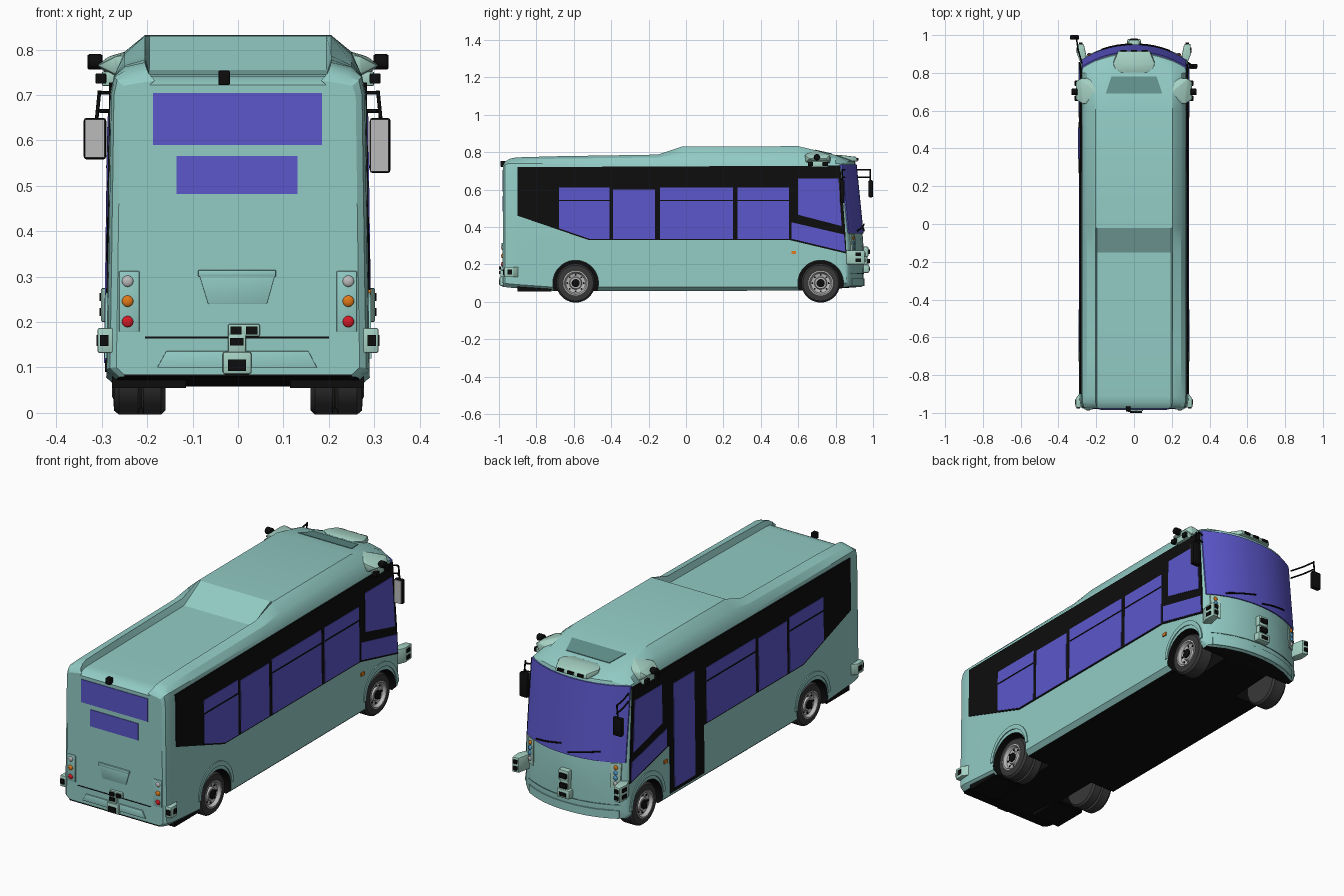
import bpy, bmesh, math
from mathutils import Vector

if "Cube" in bpy.data.objects:
    bpy.data.objects.remove(bpy.data.objects["Cube"])

def mat(name, r, g, b):
    m = bpy.data.materials.new(name)
    m.diffuse_color = (r, g, b, 1)
    m.use_nodes = True
    m.node_tree.nodes["Principled BSDF"].inputs["Base Color"].default_value = m.diffuse_color
    return m

TEAL = mat("teal_paint", .29, .60, .56)
POD = mat("pod_green", .38, .64, .55)
BLACK = mat("black", .004, .004, .004)
GLASS = mat("violet_glass", .105, .095, .60)
TYRE = mat("tyre_rubber", .04, .04, .04)
RIM = mat("rim_grey", .50, .50, .50)
RED, ORANGE = mat("red", .65, .01, .02), mat("orange", .75, .19, .01)
BLUE, SEAM = mat("blue", .08, .35, .7), mat("seam", .12, .28, .26)

def finish(name, bm, *mats, smooth=True):
    bmesh.ops.recalc_face_normals(bm, faces=bm.faces)
    me = bpy.data.meshes.new(name)
    bm.to_mesh(me)
    bm.free()
    ob = bpy.data.objects.new(name, me)
    bpy.context.collection.objects.link(ob)
    for m in mats:
        me.materials.append(m)
    bpy.ops.object.select_all(action='DESELECT')
    ob.select_set(True)
    bpy.context.view_layer.objects.active = ob
    if smooth:
        bpy.ops.object.shade_smooth_by_angle(angle=math.radians(30))
    return ob

def loft(bm, rings, closed=True, caps=True):
    vs = [[bm.verts.new(p) for p in r] for r in rings]
    n = len(vs[0])
    for a, b in zip(vs, vs[1:]):
        for i in range(n if closed else n - 1):
            j = (i + 1) % n
            bm.faces.new((a[i], a[j], b[j], b[i]))
    if caps:
        bm.faces.new(vs[0])
        bm.faces.new(vs[-1])

def hull(name, pts, m, s=1, bevel=.006):
    bm = bmesh.new()
    for x, y, z in pts:
        bm.verts.new((x * s, y, z))
    bmesh.ops.convex_hull(bm, input=bm.verts)
    bmesh.ops.dissolve_limit(bm, angle_limit=.02, verts=bm.verts, edges=bm.edges)
    if bevel:
        bmesh.ops.bevel(bm, geom=bm.edges[:], offset=bevel, segments=2, affect='EDGES', profile=.5)
    return finish(name, bm, m)

def box(name, lo, hi, m, s=1, bevel=0):
    return hull(name, [(x, y, z) for x in (lo[0], hi[0]) for y in (lo[1], hi[1]) for z in (lo[2], hi[2])], m, s, bevel)

def lathe(name, prof, y, z, s, m, n=40):
    bm = bmesh.new()
    ang = [2 * math.pi * i / n for i in range(n)]
    loft(bm, [[(s * x, y + r * math.cos(a), z + r * math.sin(a)) for a in ang] for r, x in prof])
    return finish(name, bm, m)

def lamp(name, c, r, m):
    bm = bmesh.new()
    bmesh.ops.create_uvsphere(bm, u_segments=20, v_segments=10, radius=r)
    for v in bm.verts:
        v.co = Vector((v.co.x, v.co.y * .5, v.co.z)) + Vector(c)
    finish(name, bm, m)

def tube(name, pts, r, m):
    cu = bpy.data.curves.new(name, 'CURVE')
    cu.dimensions, cu.bevel_depth, cu.bevel_resolution, cu.use_fill_caps = '3D', r, 2, True
    sp = cu.splines.new('POLY')
    sp.points.add(len(pts) - 1)
    for p, c in zip(sp.points, pts):
        p.co = (*c, 1)
    cu.materials.append(m)
    bpy.context.collection.objects.link(bpy.data.objects.new(name, cu))

# Body surfaces: side half-width and curved front
def side_x(z):
    return .291 - .014 * z

def front_y(x, z):
    return .95 - .1 * max(0, z - .3) - .085 * (abs(x) / .285) ** 2.2

def side_panel(name, pts, s, off, m):
    bm = bmesh.new()
    loft(bm, [[(s * (side_x(z) + o), y, z) for y, z in pts] for o in (off, -.006)])
    return finish(name, bm, m, smooth=False)

def rect(y0, y1, z0, z1):
    return [(y0, z0), (y1, z0), (y1, z1), (y0, z1)]

def front_patch(name, x0, x1, z0, z1, off, m, n=24):
    bm = bmesh.new()
    def row(z, d):
        xs = [x0 + (x1 - x0) * i / n for i in range(n + 1)]
        return [(x, front_y(x, z) + d, z) for x in xs]
    loft(bm, [row(z0, off), row((z0 + z1) / 2, off), row(z1, off), row(z1, -.012), row(z0, -.012), row(z0, off)],
         closed=False, caps=False)
    bmesh.ops.remove_doubles(bm, verts=bm.verts, dist=1e-5)
    bmesh.ops.holes_fill(bm, edges=bm.edges)
    return finish(name, bm, m)

# Body shell: stations are (y, roof centre, rail top, shoulder, bottom, inset)
def section(zc, zr, zs, zb, inset):
    half = [(0, zb), (.09, zb), (.18, zb), (.268, zb), (side_x(zb), zb + .02), (side_x(.3), .3),
            (side_x(.7), .70), (.274, min(.74, zs - .005)), (.25, zs), (.205, zr), (.195, zc), (.13, zc), (.065, zc), (0, zc)]
    half = [(x - inset if x > .2 else x, z) for x, z in half]
    return half + [(-x, z) for x, z in half[-2:0:-1]]

stations = [(-.978, .722, .732, .725, .08, .022), (-.968, .73, .748, .738, .079, .008), (-.945, .742, .764, .754, .076, .002),
            (-.91, .745, .772, .762, .073, 0), (-.70, .748, .778, .765, .058, 0), (-.15, .755, .787, .772, .058, 0),
            (-.02, .83, .83, .79, .058, 0), (.60, .832, .832, .795, .06, 0), (.80, .785, .785, .765, .07, 0)]
rings = [[(x, st[0], z) for x, z in section(*st[1:])] for st in stations]
nose = section(.757, .753, .745, .08, 0)
for k, d in ((1, .012), (.985, .003), (.96, 0), (.8, 0), (.6, 0), (.4, 0), (.2, 0), (.05, 0)):
    ring = [(x * k, .41 + (z - .41) * k) for x, z in nose]
    rings.append([(x, front_y(x, z) - d, z) for x, z in ring])
bm = bmesh.new()
loft(bm, rings)
bmesh.ops.recalc_face_normals(bm, faces=bm.faces)
for f in bm.faces:
    f.material_index = int(f.normal.z < -.9)
body = finish("body_shell", bm, TEAL, BLACK, smooth=False)

# Wheel arches cut out of the shell, then wheels
WHEELS = ((-.59, .16, "rear"), (.72, .19, "front"))
for yw, xi, tag in WHEELS:
    for s in (-1, 1):
        cut = lathe("arch_cutter", [(.122, .13), (.122, .35)], yw, .10, s, TEAL)
        cut.data.materials.append(BLACK)
        for p in cut.data.polygons:
            p.material_index = 1
        cut.hide_render = True
        md = body.modifiers.new("arch", 'BOOLEAN')
        md.operation, md.object, md.solver = 'DIFFERENCE', cut, 'EXACT'
        bpy.context.view_layer.objects.active = body
        bpy.ops.object.modifier_apply(modifier=md.name)
        bpy.data.objects.remove(cut)
        tyre = [(.06, xi), (.095, xi), (.104, xi + .01), (.104, .262), (.095, .273), (.066, .275), (.064, .25)]
        if tag == "rear":
            tyre[3:3] = [(.104, .208), (.09, .212), (.09, .216), (.104, .22)]
        lathe(tag + "_tyre", tyre, yw, .10, s, TYRE)
        lathe(tag + "_rim", [(.066, .24), (.066, .277), (.060, .278), (.052, .262), (.034, .258), (.03, .268), (.01, .27)], yw, .10, s, RIM)
        lathe(tag + "_hub", [(.022, .25), (.022, .276), (.014, .28)], yw, .10, s, BLACK, 20)
        for i in range(8):
            a = i * math.pi / 4
            lathe("wheel_nut", [(.005, .255), (.005, .264)], yw + .044 * math.cos(a), .10 + .044 * math.sin(a), s, BLACK, 8)
        arc = [(math.cos(math.pi * i / 16), math.sin(math.pi * i / 16)) for i in range(17)]
        lip = [(yw + .121 * c, .12 + .121 * q) for c, q in arc] + [(yw + .138 * c, .12 + .145 * q) for c, q in arc[::-1]]
        side_panel(tag + "_arch_lip", lip, s, .005, TEAL)
bpy.ops.object.select_all(action='DESELECT')
body.select_set(True)
bpy.context.view_layer.objects.active = body
bpy.ops.object.shade_smooth_by_angle(angle=math.radians(25))

# Side window bands
for s in (-1, 1):
    side_panel("window_band", [(-.90, .72), (-.90, .46), (-.52, .33), (.555, .33), (.858, .258), (.85, .40), (.825, .728)], s, .003, BLACK)
    panes = [[(-.68, .61), (-.68, .393), (-.515, .336), (-.41, .336), (-.41, .61)], rect(-.39, -.165, .336, .60),
             rect(-.14, .25, .336, .61), [(.60, .66), (.60, .465), (.832, .405), (.815, .66)],
             [(.565, .425), (.565, .337), (.852, .268), (.845, .36)]]
    if s > 0:
        panes.append(rect(.275, .55, .336, .61))
    for p in panes:
        side_panel("side_window", p, s, .005, GLASS)
    for y0, y1 in ((-.68, -.41), (-.14, .25)) + (((.275, .55),) if s > 0 else ()):
        side_panel("window_bar", rect(y0, y1, .539, .545), s, .007, BLACK)
    side_panel("side_marker", rect(.563, .588, .255, .272), s, .006, ORANGE)

# Passenger door on the left
side_panel("door_frame", rect(.27, .54, .09, .40), -1, .003, BLACK)
side_panel("door_glass", rect(.345, .51, .11, .63), -1, .006, GLASS)

# Windscreen, wipers and front panel seams
front_patch("windscreen", -.274, .274, .365, .735, .006, GLASS)
front_patch("front_seam", -.255, .255, .150, .154, .002, SEAM)
front_patch("bumper_lip", -.25, .25, .085, .125, .004, TEAL)
for x0 in (-.17, .03):
    tube("wiper", [(x0 + .16 * t, front_y(x0 + .16 * t, .40) + .012, .415 - .035 * t) for t in (0, .25, .5, .75, 1)], .004, BLACK)

# Lights, front and rear
for s in (-1, 1):
    a, b = sorted((s * .215, s * .258))
    front_patch("headlight_panel", a, b, .235, .36, .005, POD, 6)
    for z, m in ((.34, ORANGE), (.315, BLUE), (.29, BLUE), (.262, RIM)):
        lamp("headlight", (s * .237, front_y(.237, z) + .006, z), .011, m)
    box("tail_light_panel", (.217, -.982, .178), (.262, -.96, .312), TEAL, s, .002)
    for z, m in ((.29, RIM), (.246, ORANGE), (.201, RED)):
        lamp("tail_light", (s * .243, -.982, z), .0125, m)

# Rear windows, hatch handle and bumper details
box("rear_window", (-.187, -.981, .59), (.185, -.97, .705), GLASS)
box("rear_sign_window", (-.135, -.981, .482), (.131, -.97, .566), GLASS)
hull("hatch_recess", [(x, y, z) for x, z in ((-.088, .312), (.084, .312), (.064, .24), (-.066, .24)) for y in (-.982, -.97)], TEAL, 1, .001)
box("hatch_handle", (-.088, -.986, .30), (.084, -.97, .315), TEAL, 1, .003)
hull("rear_bumper", [(x, y, z) for x, z in ((-.178, .10), (.174, .10), (.155, .136), (-.158, .136)) for y in (-.984, -.97)], TEAL, 1, .001)
box("bumper_seam", (-.205, -.980, .164), (.2, -.97, .168), BLACK)
box("rear_skirt_seam", (-.25, -.980, .080), (.25, -.97, .084), BLACK)
box("rear_roof_camera", (-.043, -.992, .722), (-.018, -.965, .754), BLACK, 1, .003)
for s in (-1, 1):
    box("rear_axle_guard", (.115, -.90, .055), (.278, -.72, .085), BLACK, s)

# Rear and front centre sensor stacks
box("rear_sensor_base", (-.034, -.996, .085), (.03, -.96, .135), POD, 1, .006)
box("rear_sensor_neck", (-.022, -.992, .13), (.018, -.96, .175), POD, 1, .005)
box("rear_sensor_head", (-.022, -.99, .168), (.048, -.96, .196), POD, 1, .004)
for x0, x1, z0, z1 in ((-.022, .018, .092, .118), (-.018, .012, .148, .165), (-.016, .008, .173, .190), (.018, .043, .173, .190)):
    box("rear_sensor_lens", (x0, -1.0, z0), (x1, -.98, z1), BLACK)
box("front_sensor_base", (-.036, .93, .155), (.036, .98, .20), POD, 1, .008)
box("front_sensor_neck", (-.024, .93, .19), (.024, .97, .25), POD, 1, .006)
box("front_sensor_head", (-.028, .93, .24), (.028, .975, .295), POD, 1, .006)
for z0, z1 in ((.165, .185), (.205, .23), (.255, .28)):
    box("front_sensor_lens", (-.02, .95, z0), (.02, .983, z1), BLACK, 1, .003)

# Corner sensor pods, low and on the roof
for s in (-1, 1):
    hull("rear_corner_pod", [(x, y, z) for x, y in ((.258, -.935), (.275, -.972), (.309, -.972), (.309, -.925), (.28, -.885))
                             for z in (.132, .187)], POD, s, .004)
    box("rear_corner_lens", (.285, -.978, .147), (.304, -.96, .172), BLACK, s)
    box("rear_corner_side_lens", (.30, -.955, .147), (.312, -.93, .172), BLACK, s)
    hull("front_corner_pod", [(x, y, z) for x, y in ((.25, .88), (.265, .95), (.298, .955), (.302, .90), (.28, .845))
                              for z in (.20, .275)], POD, s, .004)
    for z in (.213, .246):
        box("front_corner_lens", (.272, .945, z), (.292, .96, z + .018), BLACK, s)
        box("front_corner_side_lens", (.294, .905, z), (.305, .935, z + .018), BLACK, s)
    hull("roof_corner_pod", [(.16, .745, .785), (.175, .65, .80), (.20, .70, .81), (.27, .635, .785), (.285, .77, .785), (.31, .66, .765),
                             (.31, .75, .765), (.27, .64, .745), (.28, .77, .74), (.20, .70, .75), (.20, .775, .76)], POD, s, .004)
    box("roof_pod_bracket", (.268, .67, .72), (.30, .76, .752), POD, s, .004)
    lathe("roof_lidar", [(.014, .298), (.017, .302), (.017, .328), (.014, .332)], .70, .773, s, BLACK, 20)
    for y in (.665, .745):
        box("roof_pod_camera", (.29, y - .014, .725), (.314, y + .014, .748), BLACK, s, .003)

# Central roof sensor cowl and hatch plate
hull("roof_centre_cowl", [(x * s, y, z) for s in (-1, 1) for x, y, z in
     ((.07, .80, .785), (.105, .825, .785), (.11, .85, .782), (.085, .91, .775), (.11, .86, .752), (.085, .918, .75))], POD, 1, .005)
for x in (-.055, 0, .055):
    box("cowl_lens", (x - .016, .90, .755), (x + .016, .921, .768), BLACK)
hull("roof_hatch", [(x * s, y, z + d) for s in (-1, 1) for d in (0, .006) for x, y, z in ((.15, .69, .8075), (.12, .78, .787))], SEAM, 1, 0)

# Mirrors on their arms
for z in (.665, .705):
    tube("left_mirror_arm", [(-.275, .85, z), (-.295, .92, z), (-.305, .985, z)], .004, BLACK)
    tube("right_mirror_arm", [(.275, .84, z), (.295, .85, z), (.308, .835, z)], .004, BLACK)
tube("left_mirror_post", [(-.305, .985, .71), (-.312, .985, .64)], .004, BLACK)
tube("right_mirror_post", [(.308, .835, .71), (.315, .835, .64)], .004, BLACK)
box("left_mirror", (-.34, .977, .558), (-.29, 1.0, .65), BLACK, 1, .007)
box("left_mirror_glass", (-.337, .974, .562), (-.294, .98, .646), RIM)
box("right_mirror", (.29, .823, .528), (.336, .848, .65), BLACK, 1, .007)
box("right_mirror_glass", (.292, .820, .532), (.332, .826, .646), RIM)
